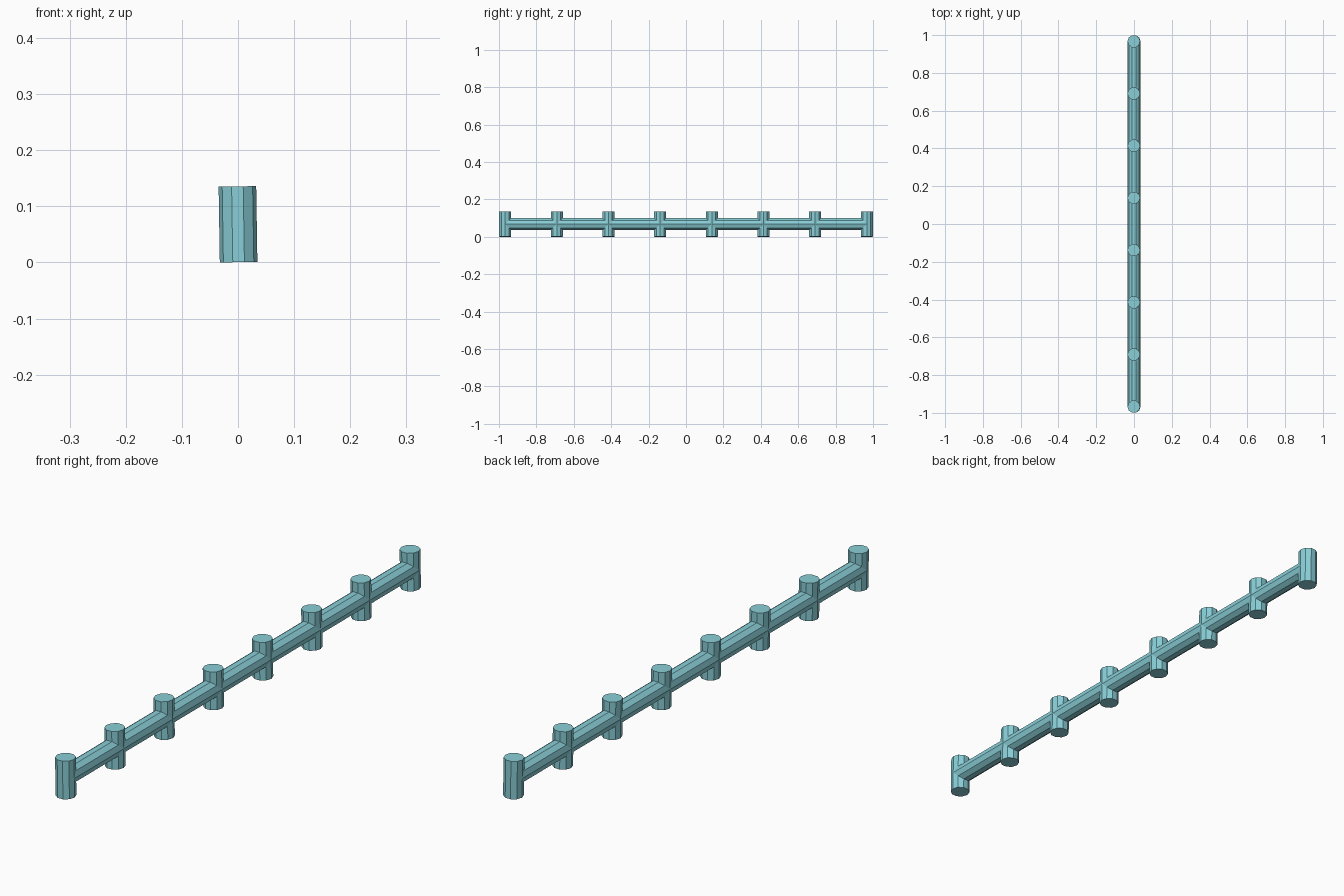
import bpy
import math

if "Cube" in bpy.data.objects:
    bpy.data.objects.remove(bpy.data.objects["Cube"])

SIDES = 10
RADIUS = 0.0335
HEIGHT = 0.135
MID_Z = 0.068
END_Y = 0.967
POSTS = 8

mat = bpy.data.materials.new("teal")
mat.diffuse_color = (0.25, 0.62, 0.68, 1)
mat.use_nodes = True
mat.node_tree.nodes["Principled BSDF"].inputs["Base Color"].default_value = mat.diffuse_color


def rod(name, length, loc, rot):
    bpy.ops.mesh.primitive_cylinder_add(
        vertices=SIDES, radius=RADIUS, depth=length, location=loc, rotation=rot)
    ob = bpy.context.object
    ob.name = name
    # turn the ring so a corner lies on the local x axis
    for v in ob.data.vertices:
        x, y = v.co.x, v.co.y
        v.co.x, v.co.y = y, -x
    ob.data.materials.append(mat)
    return ob


# long horizontal rail running between the end posts
rod("rail", 2 * END_Y, (0, 0, MID_Z), (math.radians(90), 0, 0))

# evenly spaced short posts, leaning very slightly
for i in range(POSTS):
    y = -END_Y + 2 * END_Y * i / (POSTS - 1)
    rod(f"post_{i + 1}", HEIGHT, (0, y, MID_Z), (0, math.radians(-0.9), 0))
